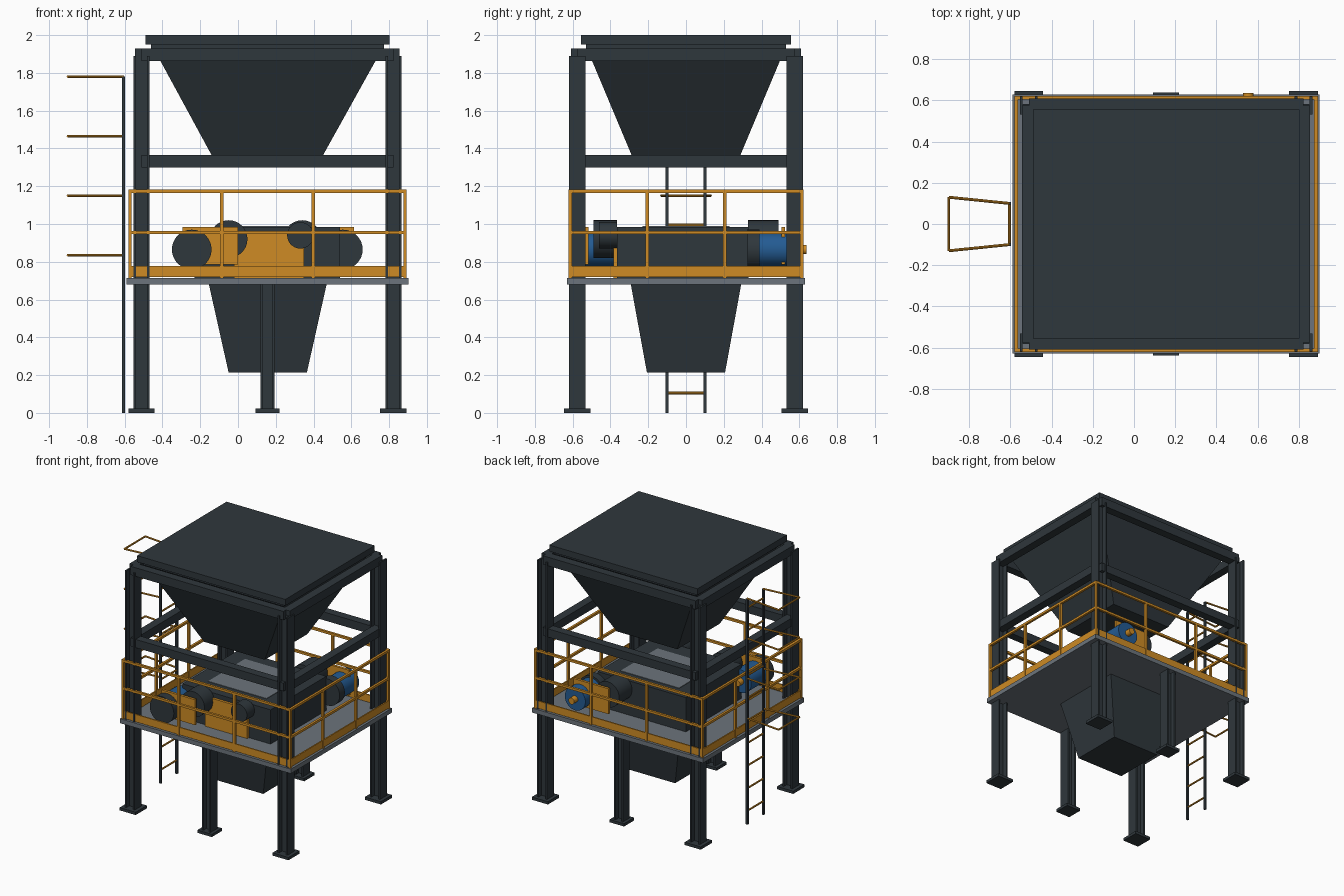
import bpy, bmesh
from math import radians
from mathutils import Vector

if "Cube" in bpy.data.objects:
    bpy.data.objects.remove(bpy.data.objects["Cube"], do_unlink=True)


def material(name, rgb):
    m = bpy.data.materials.new(name)
    m.use_nodes = True
    m.diffuse_color = (*rgb, 1)
    m.node_tree.nodes["Principled BSDF"].inputs["Base Color"].default_value = (*rgb, 1)
    return m


DARK = material("dark steel", (0.028, 0.038, 0.045))
ORANGE = material("safety orange", (0.62, 0.26, 0.018))
GREY = material("deck grey", (0.15, 0.175, 0.2))
BLUE = material("motor blue", (0.017, 0.105, 0.29))

CX = 0.156          # centre line of the tower
HX, HY = 0.667, 0.576   # half spacing of the columns


def finish(name, bm, mat):
    bmesh.ops.recalc_face_normals(bm, faces=bm.faces)
    me = bpy.data.meshes.new(name)
    bm.to_mesh(me)
    bm.free()
    me.materials.append(mat)
    ob = bpy.data.objects.new(name, me)
    bpy.context.collection.objects.link(ob)
    return ob


def add_frustum(bm, lower, upper, z0, z1):
    """Four-sided solid between two rectangles given as x0, x1, y0, y1."""
    rings = []
    for (x0, x1, y0, y1), z in ((lower, z0), (upper, z1)):
        rings.append([bm.verts.new((x, y, z))
                      for x, y in ((x0, y0), (x1, y0), (x1, y1), (x0, y1))])
    a, b = rings
    bm.faces.new(a[::-1])
    bm.faces.new(b)
    for i in range(4):
        j = (i + 1) % 4
        bm.faces.new((a[i], a[j], b[j], b[i]))


def add_box(bm, x0, x1, y0, y1, z0, z1):
    add_frustum(bm, (x0, x1, y0, y1), (x0, x1, y0, y1), z0, z1)


def box(name, mat, *bounds):
    bm = bmesh.new()
    add_box(bm, *bounds)
    return finish(name, bm, mat)


def frustum(name, mat, lower, upper, z0, z1):
    bm = bmesh.new()
    add_frustum(bm, lower, upper, z0, z1)
    return finish(name, bm, mat)


def add_rod(bm, a, b, r, sides=8):
    a, b = Vector(a), Vector(b)
    d = b - a
    new = bmesh.ops.create_cone(bm, cap_ends=True, segments=sides, radius1=r,
                                radius2=r, depth=d.length)["verts"]
    bmesh.ops.rotate(bm, verts=new, matrix=d.to_track_quat("Z", "Y").to_matrix())
    bmesh.ops.translate(bm, verts=new, vec=(a + b) / 2)


def drum(name, mat, x, z, y0, y1, r):
    """Round part lying along y."""
    bm = bmesh.new()
    add_rod(bm, (x, y0, z), (x, y1, z), r, 32)
    ob = finish(name, bm, mat)
    bpy.ops.object.select_all(action="DESELECT")
    ob.select_set(True)
    bpy.context.view_layer.objects.active = ob
    bpy.ops.object.shade_smooth_by_angle(angle=radians(35))


# H-section columns on base plates
def column(name, x, y, top, half, plate):
    t = 0.013
    bm = bmesh.new()
    for s in (-1, 1):
        xs = sorted((x + s * half, x + s * (half - t)))
        add_box(bm, *xs, y - 0.043, y + 0.043, 0.02, top)
    add_box(bm, x - half + t, x + half - t, y - 0.006, y + 0.006, 0.02, top)
    add_box(bm, x - plate, x + plate, y - plate, y + plate, 0, 0.022)
    finish(name, bm, DARK)


for sy, end in ((-1, "front"), (1, "back")):
    for sx, side in ((-1, "right"), (1, "left")):
        column(f"{end}_{side}_column", CX + sx * HX, sy * HY, 1.89, 0.043, 0.07)
    column(f"{end}_middle_column", CX, sy * HY, 0.68, 0.038, 0.063)

# Perimeter beams
for name, z0, z1 in (("middle_beams", 1.30, 1.365), ("top_beams", 1.862, 1.93)):
    bm = bmesh.new()
    w = 0.033
    for s in (-1, 1):
        add_box(bm, CX - HX, CX + HX, s * HY - w, s * HY + w, z0, z1)
        add_box(bm, CX + s * HX - w, CX + s * HX + w, -HY, HY, z0, z1)
    finish(name, bm, DARK)

# Feed hopper with its covered rim
frustum("feed_hopper", DARK, (-0.11, 0.42, -0.265, 0.265),
        (-0.447, 0.765, -0.525, 0.525), 1.31, 1.93)
box("hopper_collar", DARK, -0.46, 0.772, -0.53, 0.53, 1.925, 1.952)
box("hopper_lid", DARK, -0.49, 0.803, -0.557, 0.557, 1.95, 2.0)

# Working deck and discharge chute
box("deck", GREY, -0.59, 0.902, -0.63, 0.63, 0.68, 0.715)
frustum("discharge_chute", DARK, (-0.05, 0.365, -0.207, 0.207),
        (-0.155, 0.47, -0.293, 0.293), 0.215, 0.685)

# Guard railing with toe boards
RX, RY, R = 0.728, 0.613, 0.009
bm = bmesh.new()
for s in (-1, 1):
    for i in range(4):
        f = -1 + 2 * i / 3
        px, py = CX + f * RX, f * RY
        add_box(bm, px - R, px + R, s * RY - R, s * RY + R, 0.715, 1.18)
        if 0 < i < 3:
            px = CX + s * RX
            add_box(bm, px - R, px + R, py - R, py + R, 0.715, 1.18)
    for z in (0.955, 1.173):
        add_box(bm, CX - RX - R, CX + RX + R, s * RY - R, s * RY + R, z - R, z + R)
        add_box(bm, CX + s * RX - R, CX + s * RX + R, -RY, RY, z - R, z + R)
    t = 0.005
    add_box(bm, CX - RX, CX + RX, s * RY - t, s * RY + t, 0.72, 0.778)
    add_box(bm, CX + s * RX - t, CX + s * RX + t, -RY, RY, 0.72, 0.778)
finish("guard_railing", bm, ORANGE)

# Access ladder with rungs and open hoops
LX = -0.605
bm = bmesh.new()
for s in (-1, 1):
    add_box(bm, LX - 0.008, LX + 0.008, s * 0.1 - 0.008, s * 0.1 + 0.008, 0, 1.78)
finish("ladder_rails", bm, DARK)
bm = bmesh.new()
for i in range(10):
    z = 0.105 + i * 0.178
    add_rod(bm, (LX, -0.1, z), (LX, 0.1, z), 0.007)
finish("ladder_rungs", bm, ORANGE)
bm = bmesh.new()
for i in range(4):
    z = 0.835 + i * 0.315
    for s in (-1, 1):
        add_rod(bm, (LX, s * 0.1, z), (-0.9, s * 0.13, z), 0.007)
    add_rod(bm, (-0.9, -0.13, z), (-0.9, 0.13, z), 0.007)
finish("ladder_hoops", bm, ORANGE)

# Crusher body, top grating and front panel
box("crusher_body", DARK, -0.23, 0.54, -0.365, 0.33, 0.715, 0.985)
box("crusher_grating", GREY, -0.1, 0.41, -0.23, 0.23, 0.984, 0.989)
box("front_panel", ORANGE, -0.02, 0.35, -0.385, -0.364, 0.715, 0.95)
drum("bearing_cap", DARK, 0.33, 0.94, -0.46, -0.364, 0.07)

# Drives: motor with fan cover and shaft, pulley and guard
for end, mx, y in (("front", -0.245, -0.6), ("back", 0.555, 0.325)):
    drum(f"{end}_fan_cover", DARK, mx, 0.865, y, y + 0.065, 0.105)
    drum(f"{end}_motor", BLUE, mx, 0.865, y + 0.065, y + 0.265, 0.09)
    drum(f"{end}_motor_shaft", ORANGE, mx, 0.865, y + 0.265, y + 0.312, 0.025)
drum("front_pulley", DARK, -0.05, 0.92, -0.49, -0.364, 0.1)
drum("back_pulley", DARK, 0.34, 0.92, 0.329, 0.49, 0.1)
box("front_belt_guard", ORANGE, -0.295, 0.0, -0.535, -0.515, 0.785, 0.985)
box("back_belt_guard", ORANGE, 0.31, 0.615, 0.505, 0.525, 0.785, 0.985)
